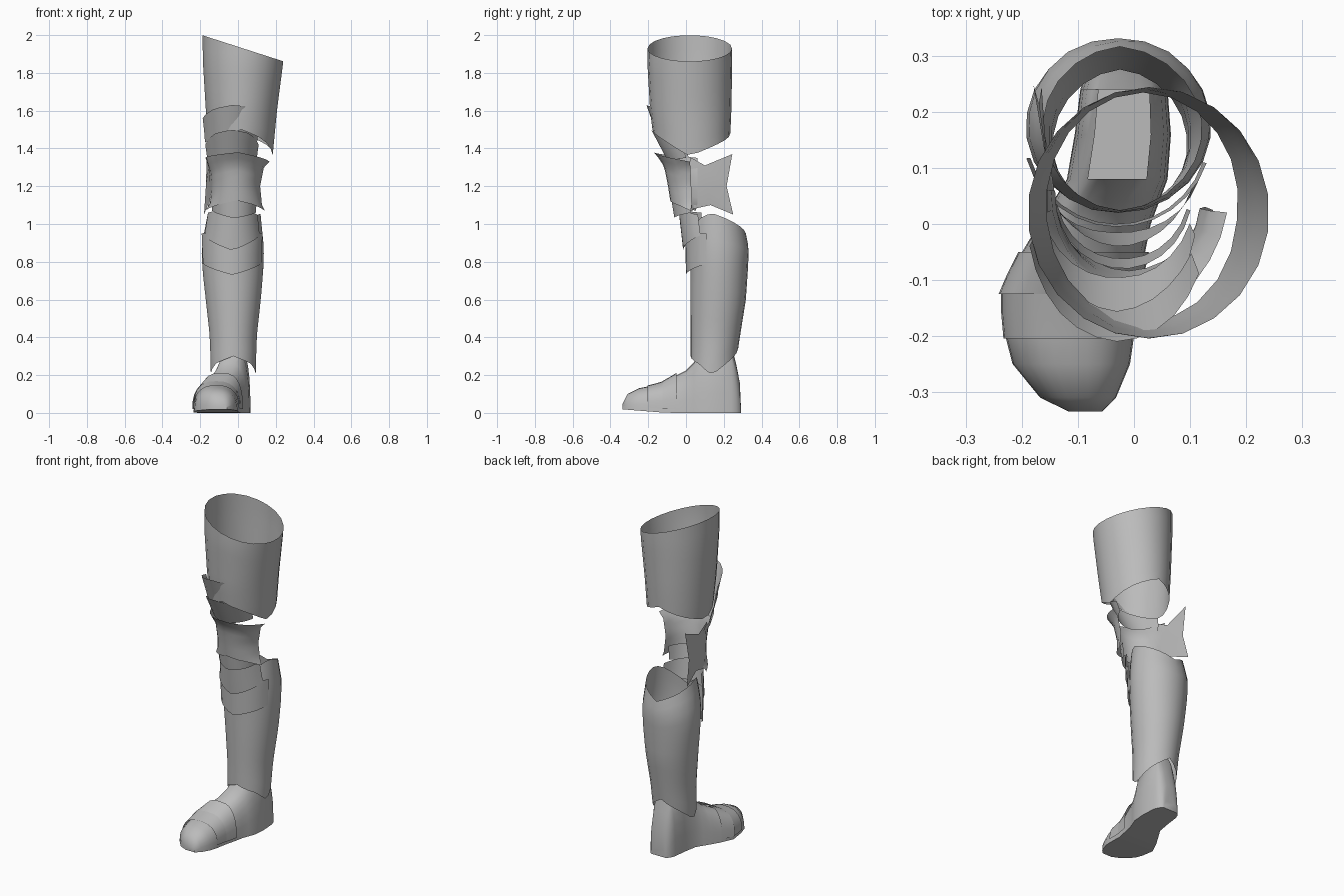
import bpy, bmesh, math

steel = bpy.data.materials.new("plain_grey_steel")
steel.diffuse_color = (0.5, 0.5, 0.5, 1)


def lerp_table(table, k):
    """Linear interpolation in rows sorted by their first value."""
    if k <= table[0][0]:
        return table[0][1:]
    for a, b in zip(table, table[1:]):
        if k <= b[0]:
            f = (k - a[0]) / (b[0] - a[0])
            return tuple(p + (q - p) * f for p, q in zip(a[1:], b[1:]))
    return table[-1][1:]


def grid(name, rows, closed=False, caps=False, cut_above=None):
    """Skin a list of equal point rows."""
    bm = bmesh.new()
    vs = [[bm.verts.new(p) for p in r] for r in rows]
    n = len(rows[0])
    for r0, r1 in zip(vs, vs[1:]):
        for i in range(n if closed else n - 1):
            k = (i + 1) % n
            bm.faces.new((r0[i], r0[k], r1[k], r1[i]))
    if caps:
        bm.faces.new(vs[0])
        bm.faces.new(vs[-1])
        bmesh.ops.recalc_face_normals(bm, faces=bm.faces)
    if cut_above:
        top = [f for f in bm.faces if f.calc_center_median().z > cut_above]
        bmesh.ops.delete(bm, geom=top, context='FACES')
    me = bpy.data.meshes.new(name)
    bm.to_mesh(me)
    bm.free()
    me.materials.append(steel)
    ob = bpy.data.objects.new(name, me)
    bpy.context.collection.objects.link(ob)
    bpy.ops.object.select_all(action='DESELECT')
    ob.select_set(True)
    bpy.context.view_layer.objects.active = ob
    bpy.ops.object.shade_smooth_by_angle(angle=math.radians(40))
    return ob


def shell(name, stations, low, high, a0=0, a1=360, n=22, m=8):
    """Curved plate. Stations: z, centre x, centre y, radius x, radius y.
    Angle 0 is the front, 90 is +x; low and high give the rims by angle."""
    closed = a1 - a0 == 360
    angles = [a0 + (a1 - a0) * i / (n if closed else n - 1) for i in range(n)]
    rows = []
    for j in range(m + 1):
        row = []
        for d in angles:
            lo, hi = lerp_table(low, d)[0], lerp_table(high, d)[0]
            z = lo + (hi - lo) * j / m
            cx, cy, rx, ry = lerp_table(stations, z)
            a = math.radians(d)
            row.append((cx + rx * math.sin(a), cy - ry * math.cos(a), z))
        rows.append(row)
    return grid(name, rows, closed)


# Thigh tube with slanted top and scalloped lower rim
shell("thigh_guard",
      [(1.36, .015, .035, .17, .195), (1.6, .018, .025, .19, .215),
       (1.86, .027, .02, .215, .225), (2, .025, .02, .215, .222)],
      [(0, 1.50), (40, 1.45), (85, 1.36), (130, 1.42), (180, 1.48),
       (230, 1.42), (270, 1.38), (320, 1.45), (360, 1.50)],
      [(d, 1.93 - .07 * math.sin(math.radians(d))) for d in range(0, 361, 15)])

# Two lames above the knee
shell("upper_thigh_lame",
      [(1.45, -.03, .03, .15, .175), (1.63, -.03, 0, .17, .21)],
      [(-75, 1.43), (0, 1.48), (62, 1.44)],
      [(-75, 1.56), (-35, 1.61), (0, 1.63), (35, 1.62), (62, 1.59)],
      -75, 62, 12, 3)
shell("lower_thigh_lame",
      [(1.33, -.03, .06, .135, .155), (1.5, -.03, .03, .16, .215)],
      [(-75, 1.35), (0, 1.33), (70, 1.35)],
      [(-75, 1.42), (-35, 1.48), (0, 1.50), (35, 1.48), (70, 1.42)],
      -75, 70, 12, 3)

# Knee cup, flared at top and bottom
shell("knee_cup",
      [(1.06, -.015, .05, .165, .13), (1.1, -.01, .06, .14, .14),
       (1.2, -.01, .06, .13, .155), (1.3, -.005, .06, .145, .175),
       (1.33, 0, .06, .17, .19), (1.38, 0, .06, .175, .23)],
      [(-90, 1.07), (-45, 1.10), (0, 1.125), (45, 1.10), (78, 1.07)],
      [(-90, 1.35), (0, 1.38), (78, 1.33)],
      -90, 78, 14, 8)

# Side wing of the knee, on the -x side
grid("knee_wing", [
    [(-.18, .25, 1.05), (-.16, .13, 1.10), (-.155, .04, 1.08)],
    [(-.17, .215, 1.2), (-.15, .11, 1.2), (-.138, .03, 1.2)],
    [(-.165, .245, 1.37), (-.155, .1, 1.31), (-.155, .02, 1.355)]])

# Lames below the knee and over the shin
shell("under_knee_lame",
      [(1.02, -.02, .06, .115, .12), (1.14, -.02, .06, .125, .14)],
      [(-78, 1.07), (0, 1.03), (75, 1.06)],
      [(-78, 1.14), (75, 1.14)], -78, 75, 12, 2)
shell("upper_shin_lame",
      [(.86, -.03, .145, .165, .16), (1.08, -.025, .12, .135, .16)],
      [(-75, .94), (0, .86), (68, .94)],
      [(-75, 1.06), (0, 1.08), (68, 1.05)], -75, 68, 13, 3)
shell("lower_shin_lame",
      [(.73, -.03, .16, .158, .16), (.95, -.03, .16, .168, .165)],
      [(-75, .79), (0, .73), (72, .79)],
      [(-75, .95), (0, .96), (72, .95)], -75, 72, 13, 3)

# Calf and shin tube, lowest at both sides of the ankle
shell("shin_guard",
      [(.2, -.025, .14, .12, .115), (.4, -.025, .155, .125, .13),
       (.6, -.025, .17, .147, .147), (.75, -.027, .175, .162, .152),
       (.87, -.028, .176, .167, .157), (.96, -.025, .17, .155, .145),
       (1.06, -.02, .165, .14, .125)],
      [(0, .30), (50, .26), (88, .20), (130, .27), (180, .34),
       (230, .27), (272, .20), (310, .26), (360, .30)],
      [(0, .95), (45, 1.03), (75, 1.06), (110, 1.03), (180, .95),
       (250, 1.03), (285, 1.06), (315, 1.03), (360, .95)], m=12)

# Foot sections: y, centre x, half width, height
FOOT = [(-.335, -.087, .03, .05), (-.31, -.1, .068, .1),
        (-.25, -.112, .105, .13), (-.2, -.115, .115, .14),
        (-.12, -.115, .12, .16), (-.05, -.09, .11, .2),
        (0, -.07, .1, .225), (.04, -.05, .095, .265),
        (.08, -.03, .09, .33), (.16, -.02, .086, .36),
        (.24, -.018, .078, .36), (.265, -.018, .07, .26),
        (.285, -.018, .055, .16), (.29, -.018, .045, .05)]


def arch(y, grow=1.0, base=0.0, n=15):
    """Domed cross-section of the foot at y."""
    cx, w, h = lerp_table(FOOT, y)
    p = .65 + .2 * max(0, min(1, -y / .2))
    base += max(0, min(.018, (-y - .1) * .08))
    pts = []
    for i in range(n):
        t = math.pi * i / (n - 1)
        c, s = -math.cos(t), max(0, math.sin(t))
        pts.append((cx + grow * w * math.copysign(abs(c) ** p, c), y,
                    base + (grow * h - base) * s ** .8))
    return pts


# Shoe, open at the ankle
grid("shoe", [arch(r[0]) for r in FOOT], closed=True, caps=True, cut_above=.325)

# Overlapping bands across the toes and instep
for name, ys, g in (("toe_band", (-.205, -.16, -.115), 1.04),
                    ("instep_band", (-.125, -.09, -.05), 1.06)):
    grid(name, [arch(y, g, .02) for y in ys])
